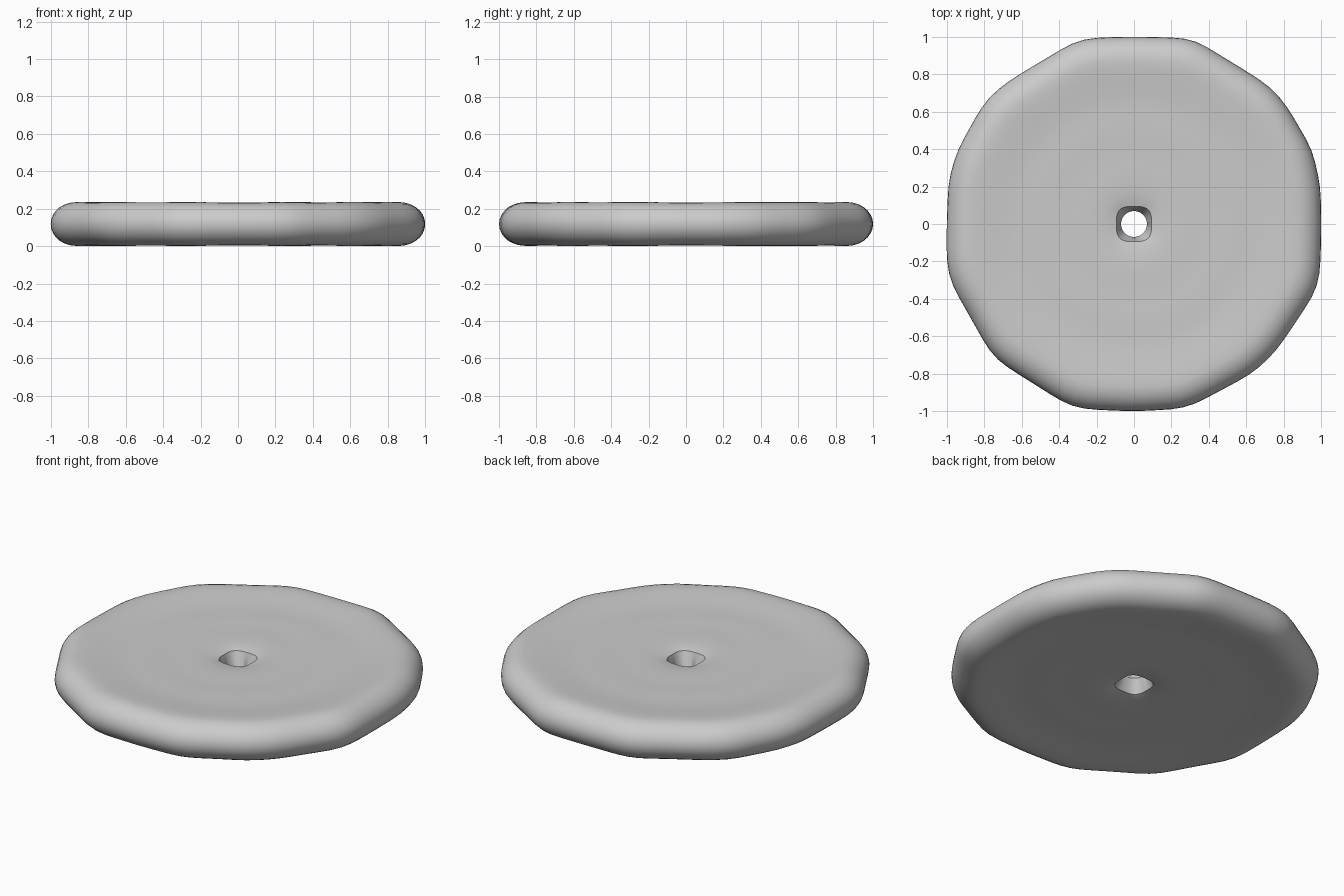
import bpy, bmesh, math

if "Cube" in bpy.data.objects:
    bpy.data.objects.remove(bpy.data.objects["Cube"])

SEGMENTS = 96
MID = 0.1185          # height of the disc's middle plane

# Lumpy twelve-sided outline, as points around the rim
OUTLINE = [(1.0, 0.0), (0.995, 0.21), (0.95, 0.40), (0.81, 0.64), (0.73, 0.73), (0.61, 0.81),
           (0.33, 0.98), (0.25, 0.995), (0.0, 1.0), (-0.23, 0.995), (-0.32, 0.973), (-0.61, 0.80),
           (-0.71, 0.735), (-0.80, 0.65), (-0.94, 0.40), (-0.99, 0.24), (-1.0, 0.0), (-1.0, -0.22),
           (-0.975, -0.32), (-0.76, -0.70), (-0.70, -0.75), (-0.62, -0.80), (-0.35, -0.97),
           (-0.25, -0.99), (0.0, -1.0), (0.24, -0.988), (0.31, -0.97), (0.61, -0.81), (0.70, -0.74),
           (0.78, -0.65), (0.975, -0.355), (0.995, -0.24)]


def outline_radius(a):
    """Distance from the centre to the outline in direction a."""
    dx, dy = math.cos(a), math.sin(a)
    for p, q in zip(OUTLINE, OUTLINE[1:] + OUTLINE[:1]):
        ex, ey = q[0] - p[0], q[1] - p[1]
        den = dx * ey - dy * ex
        if abs(den) < 1e-9:
            continue
        t = (p[0] * ey - p[1] * ex) / den
        s = (p[0] * dy - p[1] * dx) / den
        if t > 0 and -1e-6 <= s <= 1 + 1e-6:
            return t
    return 1.0


def hole_radius(a):
    """Rounded square mouth of the hole."""
    return 0.094 / (abs(math.cos(a)) ** 3.2 + abs(math.sin(a)) ** 3.2) ** (1 / 3.2)


# Upper half of the section: distance from centre, half thickness
FACE = [(0.13, 0.089), (0.17, 0.094), (0.23, 0.0975), (0.30, 0.0975), (0.37, 0.0965), (0.44, 0.098),
        (0.50, 0.100), (0.56, 0.0995), (0.62, 0.099), (0.68, 0.101), (0.74, 0.107),
        (0.79, 0.112), (0.83, 0.1155)]
RIM_IN, RIM_HALF = 0.87, 0.1175

angles = [2 * math.pi * i / SEGMENTS for i in range(SEGMENTS)]
raw = [outline_radius(a) for a in angles]
radii = [(raw[i - 1] + 2 * raw[i] + raw[(i + 1) % SEGMENTS]) / 4 for i in range(SEGMENTS)]


def ring_points(kind, r, h):
    pts = []
    for a, R in zip(angles, radii):
        if kind == "waist":
            d = r
        elif kind == "mouth":
            d = hole_radius(a)
        else:
            # inner rings are round, outer rings take on the outline
            d = r * (1 + (R - 1) * max(0, min(1, (r - 0.45) / 0.4)))
        # flat sides of the rim are slightly thinner
        thin = 1 - max(0, (r - 0.7) / 0.3) * max(0, 1.03 - R) * 1.2
        pts.append((d * math.cos(a), d * math.sin(a), MID + h * thin))
    return pts


# Closed section: hole waist, top face, rounded rim, bottom face
top = [("mouth", 0.09, 0.082)] + [("face", r, h) for r, h in FACE]
rim = [("face", RIM_IN + (1 - RIM_IN) * math.cos(t), RIM_HALF * math.sin(t))
       for t in (math.pi / 2 - math.pi * k / 14 for k in range(15))]
bottom = [(k, r, -h) for k, r, h in reversed(top)]
section = [("waist", 0.069, 0.0)] + top + rim + bottom

bm = bmesh.new()
rings = [[bm.verts.new(p) for p in ring_points(*s)] for s in section]
for k, ring in enumerate(rings):
    nxt = rings[(k + 1) % len(rings)]
    for i in range(SEGMENTS):
        j = (i + 1) % SEGMENTS
        bm.faces.new((ring[i], nxt[i], nxt[j], ring[j]))
bmesh.ops.recalc_face_normals(bm, faces=bm.faces)

mesh = bpy.data.meshes.new("disc")
bm.to_mesh(mesh)
bm.free()
disc = bpy.data.objects.new("disc", mesh)
bpy.context.collection.objects.link(disc)

grey = bpy.data.materials.new("light grey")
grey.diffuse_color = (0.6, 0.6, 0.6, 1)
grey.use_nodes = True
grey.node_tree.nodes["Principled BSDF"].inputs["Base Color"].default_value = grey.diffuse_color
mesh.materials.append(grey)

# Smooth everywhere except the lip of the hole
bpy.context.view_layer.objects.active = disc
disc.select_set(True)
bpy.ops.object.shade_smooth_by_angle(angle=math.radians(35))
